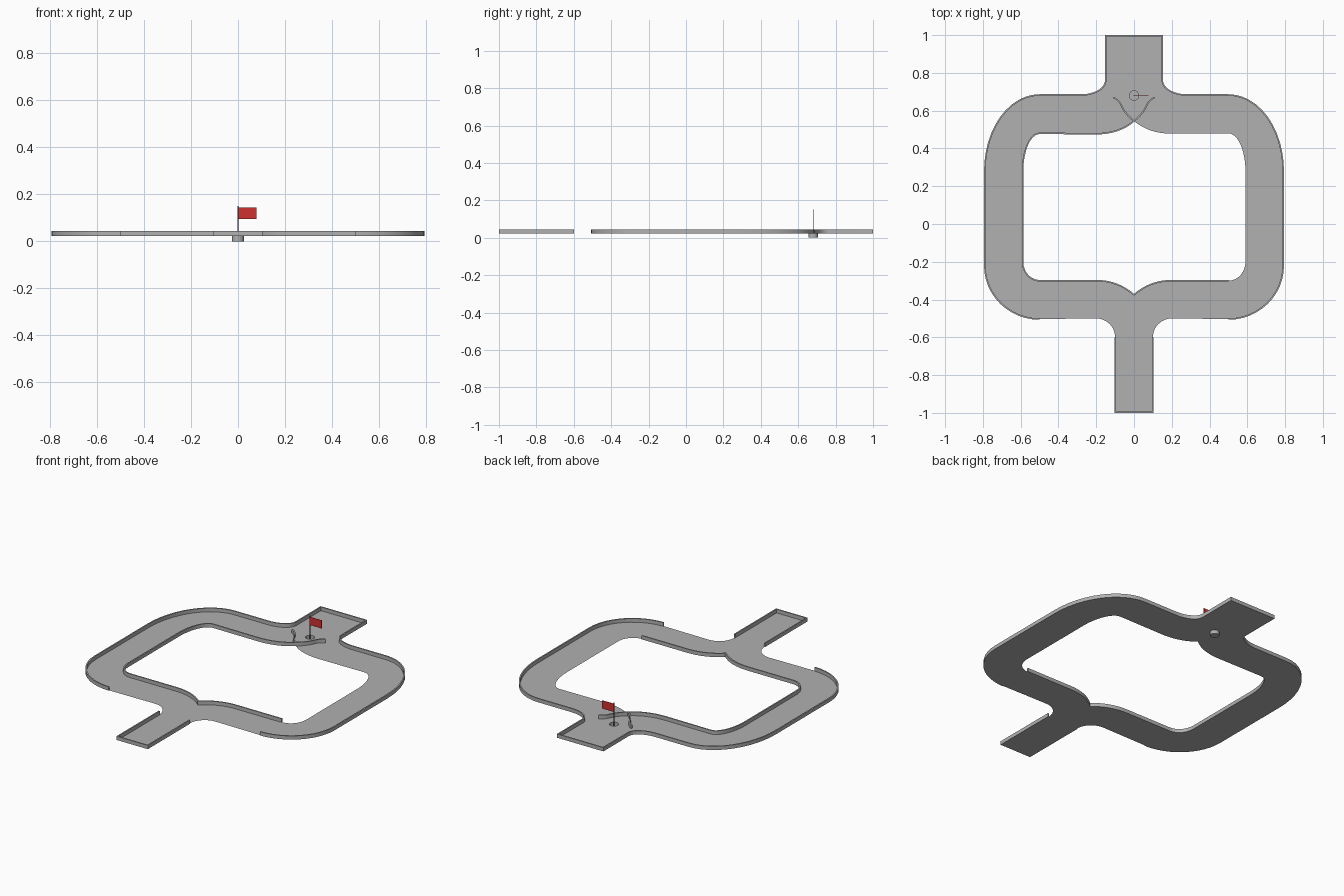
import bpy, bmesh, math
from mathutils import Vector

if "Cube" in bpy.data.objects:
    bpy.data.objects.remove(bpy.data.objects["Cube"])

FLOOR, TOP, THICK = 0.022, 0.044, 0.008
HOLE, CUP_R = (0.0, 0.68), 0.025


def material(name, rgb):
    m = bpy.data.materials.new(name)
    m.diffuse_color = (*rgb, 1)
    m.use_nodes = True
    m.node_tree.nodes["Principled BSDF"].inputs["Base Color"].default_value = m.diffuse_color
    return m


GREY = material("concrete grey", (0.44, 0.44, 0.44))
RED = material("flag red", (0.62, 0.03, 0.03))
DARK = material("pole dark red", (0.12, 0.025, 0.025))


def quarter(p, c, q, n=12):
    """Quarter ellipse from p to q, rounding corner c."""
    p, c, q = Vector(p), Vector(c), Vector(q)
    return [tuple(p + q - c + (c - q) * math.cos(t) + (c - p) * math.sin(t))
            for t in (i / n * math.pi / 2 for i in range(n + 1))]


def bend(p, c, q, n=8):
    """Quadratic curve from p to q."""
    p, c, q = Vector(p), Vector(c), Vector(q)
    return [tuple(p * (1 - t) ** 2 + c * 2 * t * (1 - t) + q * t * t)
            for t in (i / n for i in range(n + 1))]


def mirror(pts):
    return [(-x, y) for x, y in reversed(pts)]


def finish(name, bm, mat, smooth=True):
    me = bpy.data.meshes.new(name)
    bm.to_mesh(me)
    bm.free()
    ob = bpy.data.objects.new(name, me)
    bpy.context.collection.objects.link(ob)
    me.materials.append(mat)
    if smooth:
        bpy.ops.object.select_all(action='DESELECT')
        ob.select_set(True)
        bpy.context.view_layer.objects.active = ob
        bpy.ops.object.shade_smooth_by_angle(angle=math.radians(30))
    return ob


def wall(name, path):
    """Thin upright kerb following a 2D path, with mitred corners."""
    pts = []
    for p in path:
        if not pts or (Vector(p) - pts[-1]).length > 1e-5:
            pts.append(Vector(p))
    dirs = [(b - a).normalized() for a, b in zip(pts, pts[1:])]
    bm = bmesh.new()
    rings = []
    for i, p in enumerate(pts):
        a, b = dirs[max(i - 1, 0)], dirs[min(i, len(dirs) - 1)]
        na, nb = Vector((-a.y, a.x)), Vector((-b.y, b.x))
        m = (na + nb).normalized()
        m = m / max(m.dot(na), 0.4) * THICK / 2
        rings.append([bm.verts.new((p.x + s * m.x, p.y + s * m.y, z))
                      for s, z in ((1, FLOOR), (1, TOP), (-1, TOP), (-1, FLOOR))])
    for r, s in zip(rings, rings[1:]):
        for k in range(4):
            bm.faces.new((r[k], r[(k + 1) % 4], s[(k + 1) % 4], s[k]))
    bm.faces.new(rings[0])
    bm.faces.new(rings[-1][::-1])
    bmesh.ops.recalc_face_normals(bm, faces=bm.faces)
    return finish(name, bm, GREY)


# Outline pieces of the right half
outer = ([(0.15, 0.996)]
         + quarter((0.15, 0.76), (0.15, 0.683), (0.28, 0.683))
         + quarter((0.5, 0.683), (0.79, 0.683), (0.79, 0.28))
         + quarter((0.79, -0.22), (0.79, -0.503), (0.5, -0.503)))
foot = quarter((0.2, -0.5), (0.1, -0.5), (0.1, -0.6)) + [(0.1, -0.996)]
front_notch = bend((0, -0.375), (0.085, -0.3), (0.2, -0.3))
inner_side = (quarter((0.5, -0.3), (0.59, -0.3), (0.59, -0.2))
              + quarter((0.59, 0.28), (0.59, 0.48), (0.5, 0.48)))
back_notch = bend((0.2, 0.478), (0.08, 0.478), (0, 0.545))
fork = (bend((0, 0.545), (0.05, 0.585), (0.068, 0.63))
        + bend((0.068, 0.63), (0.08, 0.655), (0.11, 0.67)))

# Floor sheet with the middle opening and the cup hole
right_edge = outer + foot
right_inner = front_notch + inner_side + back_notch
circle = [(HOLE[0] + CUP_R * math.cos(a), HOLE[1] + CUP_R * math.sin(a))
          for a in (i * math.tau / 24 for i in range(24))]
bm = bmesh.new()
for loop in (right_edge + mirror(right_edge), right_inner + mirror(right_inner), circle):
    vs = [bm.verts.new((x, y, FLOOR)) for x, y in loop]
    for a, b in zip(vs, vs[1:] + vs[:1]):
        bm.edges.new((a, b))
bmesh.ops.remove_doubles(bm, verts=bm.verts, dist=1e-5)
bmesh.ops.triangle_fill(bm, edges=bm.edges, use_beauty=True, normal=(0, 0, 1))
for f in bm.faces:
    f.normal_update()
    if f.normal.z < 0:
        f.normal_flip()
finish("course_floor", bm, GREY, smooth=False)

# Kerbs
wall("outer_kerb", mirror(outer) + outer)
wall("start_kerb", [(-0.1, -0.6), (-0.1, -0.996), (0.1, -0.996), (0.1, -0.6)])
wall("inner_kerb", [(0.5, -0.3)] + front_notch[::-1] + mirror(front_notch)[::-1]
     + [(-x, y) for x, y in inner_side] + [(-x, y) for x, y in back_notch] + fork)
wall("fork_kerb", [(-x, y) for x, y in fork])

# Cup: open cylinder with a closed bottom
bm = bmesh.new()
low = [bm.verts.new((x, y, 0)) for x, y in circle]
high = [bm.verts.new((x, y, FLOOR)) for x, y in circle]
for i in range(24):
    j = (i + 1) % 24
    bm.faces.new((low[i], low[j], high[j], high[i]))
bm.faces.new(low[::-1])
finish("cup", bm, GREY)

# Flag pole
bm = bmesh.new()
bmesh.ops.create_cone(bm, cap_ends=True, segments=8, radius1=0.002, radius2=0.002, depth=0.148)
bmesh.ops.translate(bm, verts=bm.verts, vec=(*HOLE, 0.076))
finish("flag_pole", bm, DARK)

# Flag
bm = bmesh.new()
bmesh.ops.create_cube(bm, size=1)
bmesh.ops.scale(bm, verts=bm.verts, vec=(0.077, 0.003, 0.048))
bmesh.ops.translate(bm, verts=bm.verts, vec=(0.0395, HOLE[1], 0.119))
finish("flag", bm, RED, smooth=False)
